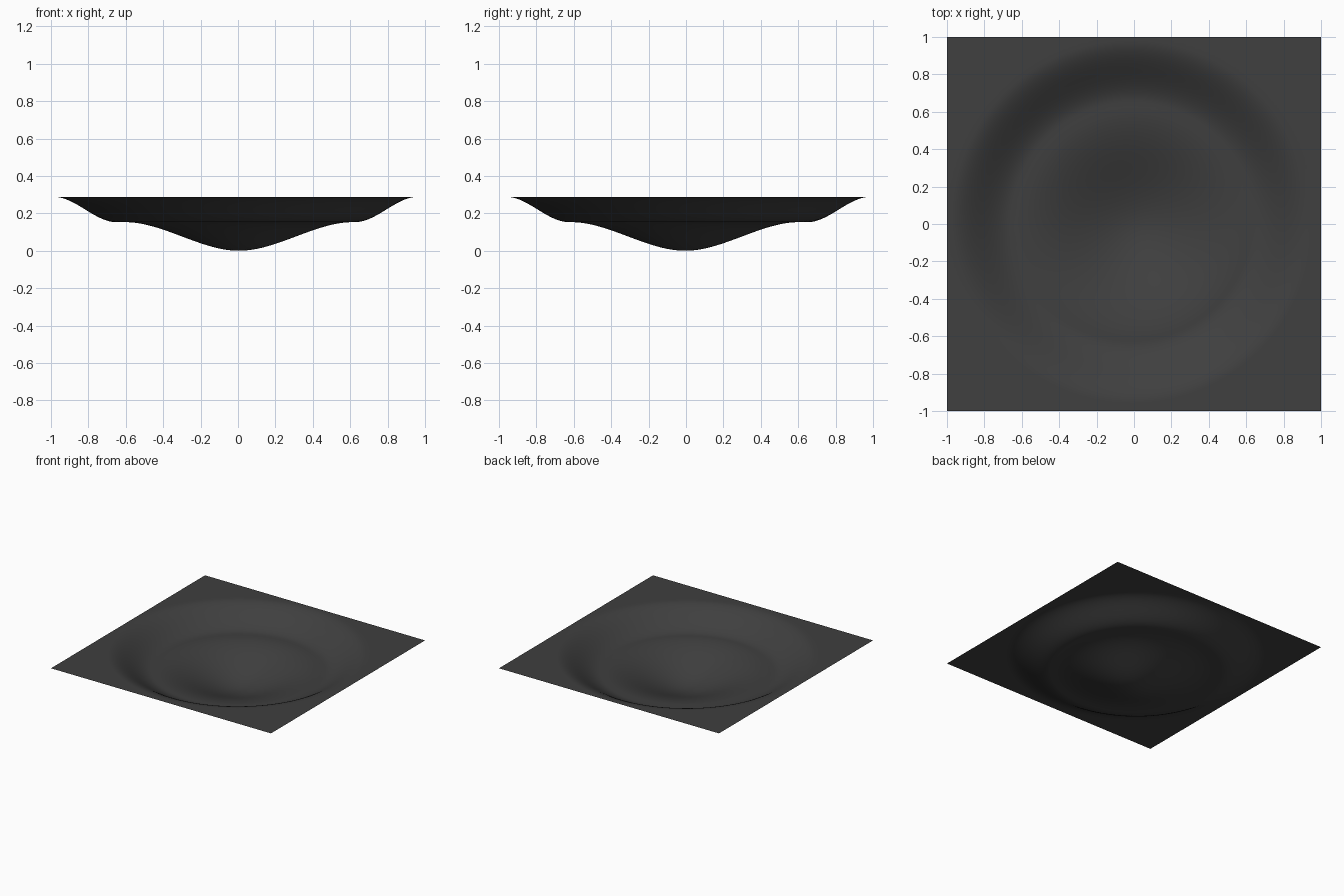
import bpy, bmesh, math

if "Cube" in bpy.data.objects:
    bpy.data.objects.remove(bpy.data.objects["Cube"])

RIM, SHELF = 0.288, 0.153      # heights of the flat ground and the inner terrace


def ease(a, b, r):
    t = max(0.0, min(1.0, (r - a) / (b - a)))
    return t * t * (3 - 2 * t)


def height(x, y):
    # Inner bowl rising to a terrace, then an outer wall rising to the ground
    bowl = SHELF * ease(0.0, 0.61, math.hypot(x - 0.005, y + 0.005))
    wall = (RIM - SHELF) * ease(0.64, 0.97, math.hypot(x + 0.012, y - 0.012))
    return bowl + wall


# Crater sheet: one square grid pressed into a stepped bowl
bm = bmesh.new()
bmesh.ops.create_grid(bm, x_segments=128, y_segments=128, size=1.0)
for v in bm.verts:
    v.co.z = height(v.co.x, v.co.y)
for f in bm.faces:
    f.smooth = True
mesh = bpy.data.meshes.new("crater_sheet")
bm.to_mesh(mesh)
bm.free()
sheet = bpy.data.objects.new("crater_sheet", mesh)
bpy.context.collection.objects.link(sheet)

# Dark grey surface
mat = bpy.data.materials.new("dark_grey")
mat.diffuse_color = (0.05, 0.05, 0.05, 1)
mat.use_nodes = True
mat.node_tree.nodes["Principled BSDF"].inputs["Base Color"].default_value = mat.diffuse_color
mesh.materials.append(mat)
